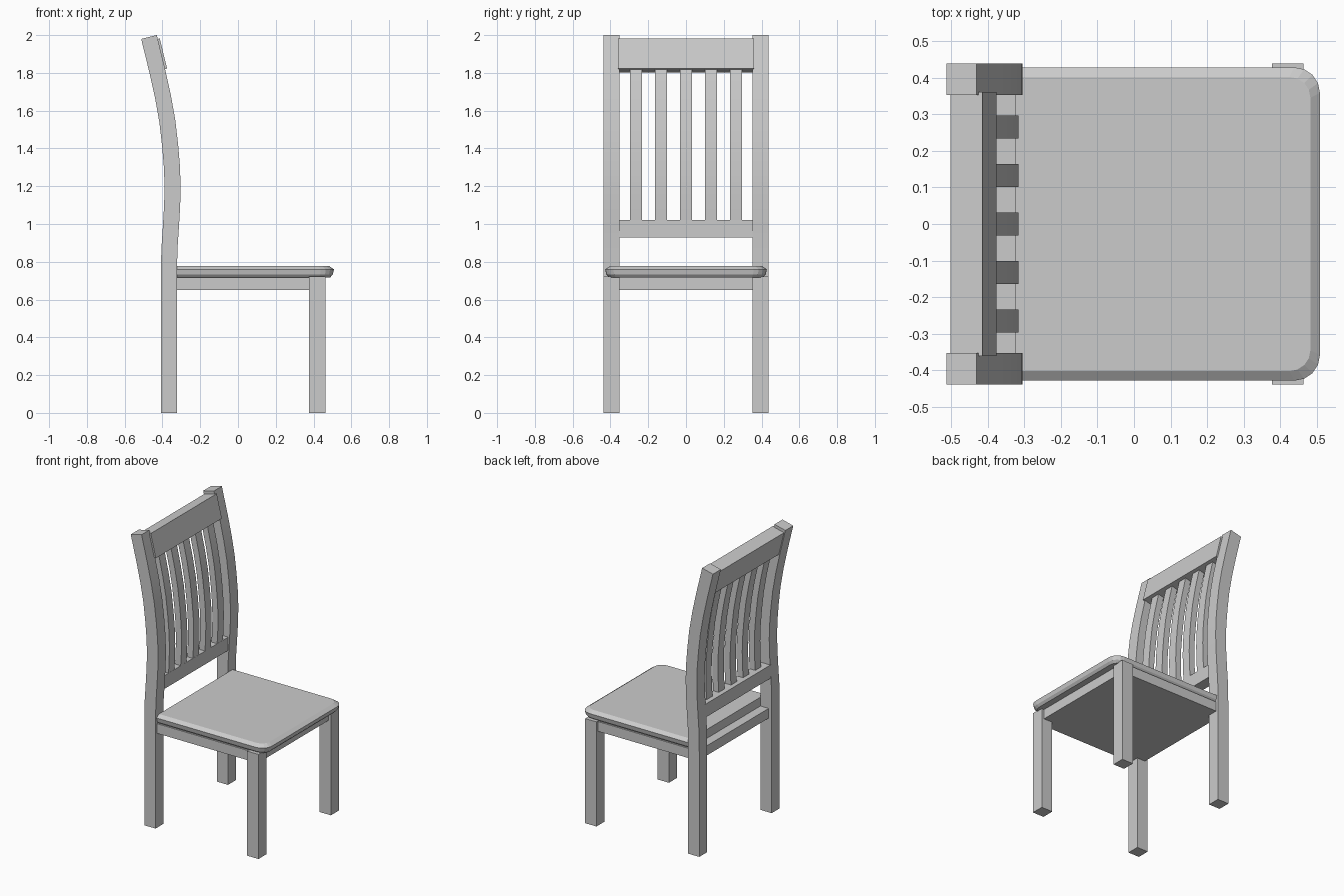
import bpy, bmesh, math
from mathutils import Vector

if "Cube" in bpy.data.objects:
    bpy.data.objects.remove(bpy.data.objects["Cube"])

# front edge of the curved back post as (x, z)
CURVE = [(-0.323, 0), (-0.323, 0.72), (-0.321, 0.86), (-0.313, 0.98), (-0.306, 1.10),
         (-0.304, 1.20), (-0.307, 1.30), (-0.317, 1.42), (-0.332, 1.55),
         (-0.355, 1.68), (-0.386, 1.82), (-0.430, 2.0)]


def finish(name, bm):
    bmesh.ops.recalc_face_normals(bm, faces=bm.faces)
    me = bpy.data.meshes.new(name)
    bm.to_mesh(me)
    bm.free()
    ob = bpy.data.objects.new(name, me)
    bpy.context.collection.objects.link(ob)
    return ob


def loft(name, rings):
    bm = bmesh.new()
    vr = [[bm.verts.new(p) for p in r] for r in rings]
    n = len(vr[0])
    for a, b in zip(vr, vr[1:]):
        for i in range(n):
            j = (i + 1) % n
            bm.faces.new((a[i], a[j], b[j], b[i]))
    bm.faces.new(vr[0])
    bm.faces.new(vr[-1])
    return finish(name, bm)


def box(name, x0, x1, y0, y1, z0, z1):
    return loft(name, [[(x0, y0, z), (x1, y0, z), (x1, y1, z), (x0, y1, z)] for z in (z0, z1)])


def edge_at(z):
    for (xa, za), (xb, zb) in zip(CURVE, CURVE[1:]):
        if z <= zb:
            return xa + (xb - xa) * (z - za) / (zb - za)
    return CURVE[-1][0]


def curved_bar(name, z0, z1, d0, d1, y0, y1):
    """Bar following the post curve, between depths d0 and d1 behind its front edge."""
    pts = [(edge_at(z0), z0)] + [p for p in CURVE if z0 + .01 < p[1] < z1 - .01] + [(edge_at(z1), z1)]
    rings = []
    for i, (x, z) in enumerate(pts):
        a, b = pts[max(i - 1, 0)], pts[min(i + 1, len(pts) - 1)]
        t = Vector((b[0] - a[0], b[1] - a[1])).normalized()
        if z == 0:
            t = Vector((0, 1))
        n = Vector((-t.y, t.x))
        f, k = Vector((x, z)) + n * d0, Vector((x, z)) + n * d1
        rings.append([(f.x, y0, f.y), (f.x, y1, f.y), (k.x, y1, k.y), (k.x, y0, k.y)])
    ob = loft(name, rings)
    bpy.context.view_layer.objects.active = ob
    bpy.ops.object.select_all(action='DESELECT')
    ob.select_set(True)
    bpy.ops.object.shade_smooth_by_angle(angle=math.radians(30))
    return ob


# legs
for s, side in ((-1, "right"), (1, "left")):
    y0, y1 = sorted((s * 0.352, s * 0.438))
    curved_bar("back_leg_" + side, 0, 2.0, 0, 0.085, y0, y1)
    box("front_leg_" + side, 0.377, 0.463, y0, y1, 0, 0.722)

# seat frame
box("seat_frame", -0.385, 0.445, -0.42, 0.42, 0.65, 0.717)


# seat with rounded front corners and chamfered rim
def seat_ring(inset, z, r=0.07):
    x1, hy, r = 0.508 - inset, 0.428 - inset, r - inset * 0.5
    ring = [(-0.322, hy, z), (-0.322, -hy, z)]
    for cy, start in ((-hy + r, -90), (hy - r, 0)):
        for i in range(5):
            a = math.radians(start + i * 22.5)
            ring.append((x1 - r + r * math.cos(a), cy + r * math.sin(a), z))
    return ring


loft("seat", [seat_ring(*p) for p in ((0.02, 0.717), (0.006, 0.733), (0, 0.76), (0.026, 0.778))])

# back rails and slats
box("lower_back_rail", -0.398, -0.322, -0.36, 0.36, 0.928, 1.02)
curved_bar("top_back_rail", 1.82, 1.98, -0.011, 0.079, -0.36, 0.36)
for i in range(5):
    y = (i - 2) * 0.1325
    curved_bar(f"back_slat_{i + 1}", 0.98, 1.86, 0.012, 0.055, y - 0.032, y + 0.032)
